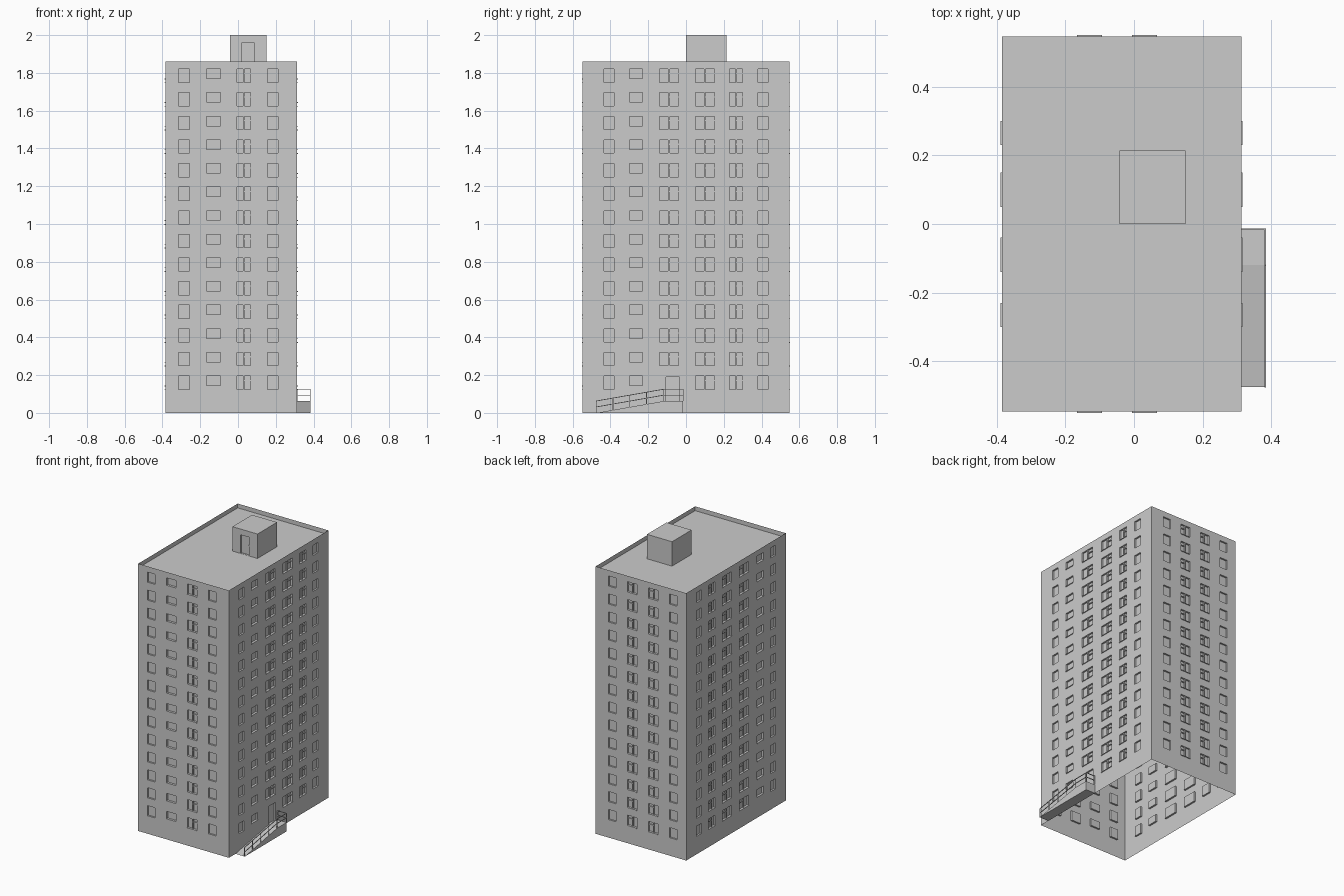
import bpy
import bmesh
from mathutils import Vector

cube = bpy.data.objects.get("Cube")
if cube:
    bpy.data.objects.remove(cube)

grey = bpy.data.materials.new("concrete_grey")
grey.use_nodes = True
COLOUR = (0.6, 0.6, 0.6, 1)
grey.diffuse_color = COLOUR
grey.node_tree.nodes["Principled BSDF"].inputs["Base Color"].default_value = COLOUR

X0, X1, Y0, Y1 = -0.385, 0.313, -0.547, 0.547
TOP, ROOF, FLOORS, STEP = 1.86, 1.83, 14, 0.125
DEPTH = 0.012


def finish(name, bm):
    mesh = bpy.data.meshes.new(name)
    bm.to_mesh(mesh)
    bm.free()
    mesh.materials.append(grey)
    obj = bpy.data.objects.new(name, mesh)
    bpy.context.collection.objects.link(obj)
    return obj


def quad(bm, points, flip=False):
    verts = [bm.verts.new(p) for p in points]
    bm.faces.new(verts[::-1] if flip else verts)


def box(bm, low, high):
    low, high = Vector(low), Vector(high)
    made = bmesh.ops.create_cube(bm, size=1)["verts"]
    for v in made:
        v.co = (low + high) / 2 + v.co * (high - low)


def beam(bm, start, end, size):
    """Square bar between two points."""
    start, end = Vector(start), Vector(end)
    made = bmesh.ops.create_cube(bm, size=1)["verts"]
    turn = (end - start).to_track_quat("Z", "Y")
    for v in made:
        v.co.z *= (end - start).length
        v.co.x *= size
        v.co.y *= size
        v.co = turn @ v.co + (start + end) / 2


def pierced(bm, place, flip, cell, hole, depth):
    """Wall panel with a recessed opening; rectangles are (u0, z0, u1, z1)."""
    def ring(r, d):
        return [place(r[0], r[1], d), place(r[2], r[1], d),
                place(r[2], r[3], d), place(r[0], r[3], d)]
    loops = [ring(cell, 0), ring(hole, 0), ring(hole, depth)]
    for a, b in zip(loops, loops[1:]):
        for i in range(4):
            j = (i + 1) % 4
            quad(bm, (a[i], a[j], b[j], b[i]), flip)
    quad(bm, loops[2], flip)


def bar(bm, place, u0, z0, d0, u1, z1, d1):
    """Box in wall coordinates."""
    a, b = place(u0, z0, d0), place(u1, z1, d1)
    box(bm, [min(p) for p in zip(a, b)], [max(p) for p in zip(a, b)])


def wall(name, place, flip, ends, columns, door_column=None):
    shell, trim = bmesh.new(), bmesh.new()
    # Column strips meet halfway between windows
    edges = [ends[0]]
    for a, b in zip(columns, columns[1:]):
        edges.append((a[1] + b[0]) / 2)
    edges.append(ends[1])
    for i, (u0, u1, style) in enumerate(columns):
        for k in range(FLOORS):
            z0 = 0.125 + k * STEP
            z1 = z0 + 0.07
            low = 0 if k == 0 else 0.095 + k * STEP
            high = TOP if k == FLOORS - 1 else 0.22 + k * STEP
            cell = (edges[i], low, edges[i + 1], high)
            if i == door_column and k == 0:
                pierced(shell, place, flip, cell, (-0.105, 0.062, -0.035, 0.19), DEPTH)
                continue
            if style == "small":
                z0 += 0.02
            pierced(shell, place, flip, cell, (u0, z0, u1, z1), DEPTH)
            # Glazing bars and sills
            if style != "plain":
                mid = (u0 + u1) / 2
                bar(trim, place, u0, z0 - 0.004, -0.004, u1, z0, 0)
                if style == "double":
                    bar(trim, place, mid - 0.004, z0, 0.003, mid + 0.004, z1, DEPTH)
                    bar(trim, place, mid, z0 + 0.044, 0.005, u1, z0 + 0.05, DEPTH)
    finish(name, shell)
    finish(name + "_window_trim", trim)


# Four walls with recessed windows
short_side = [(-0.315, -0.257, "plain"), (-0.166, -0.093, "small"),
              (-0.006, 0.067, "double"), (0.155, 0.213, "plain")]
back_side = [c[:2] + ("double" if c[2] == "small" else c[2],) for c in short_side]
long_side = [(-0.435, -0.38, "plain"), (-0.3, -0.23, "small"),
             (-0.14, -0.04, "double"), (0.05, 0.15, "double"),
             (0.23, 0.3, "double"), (0.38, 0.435, "plain")]
wall("front_wall", lambda u, z, d: (u, Y0 + d, z), False, (X0, X1), short_side)
wall("back_wall", lambda u, z, d: (u, Y1 - d, z), True, (X0, X1), back_side)
wall("entrance_wall", lambda u, z, d: (X1 - d, u, z), False, (Y0, Y1), long_side, 2)
wall("plain_wall", lambda u, z, d: (X0 + d, u, z), True, (Y0, Y1), long_side)

# Roof sunk behind a parapet
bm = bmesh.new()
quad(bm, [(X0, Y0, TOP), (X1, Y0, TOP), (X1, Y1, TOP), (X0, Y1, TOP)])
rim = bm.faces[:] if bm.faces.ensure_lookup_table() is None else []
bmesh.ops.inset_region(bm, faces=rim, thickness=0.019)
sunk = bmesh.ops.extrude_face_region(bm, geom=rim)["geom"]
bmesh.ops.delete(bm, geom=rim, context="FACES_ONLY")
bmesh.ops.translate(bm, vec=(0, 0, ROOF - TOP),
                    verts=[g for g in sunk if isinstance(g, bmesh.types.BMVert)])
finish("roof_and_parapet", bm)

# Roof access hut with a recessed door
bm = bmesh.new()
HX0, HX1, HY0, HY1 = -0.043, 0.15, 0.0, 0.215
box(bm, (HX0, HY0, ROOF), (HX1, HY1, 2))
front = [f for f in bm.faces if f.calc_center_median().y < HY0 + 0.001]
bmesh.ops.delete(bm, geom=front, context="FACES")
pierced(bm, lambda u, z, d: (u, HY0 + d, z), False,
        (HX0, ROOF, HX1, 2), (0.02, ROOF + 0.001, 0.085, 1.96), 0.012)
box(bm, (0.075, 0.007, 1.89), (0.08, 0.012, 1.9))
finish("roof_hut", bm)

# Entrance ramp: side profile extruded across its width
RX, START, LAND, END, RISE = 0.385, -0.475, -0.12, -0.015, 0.062
bm = bmesh.new()
profile = [(START, 0), (END, 0), (END, RISE), (LAND, RISE)]
side = bm.faces.new([bm.verts.new((X1, y, z)) for y, z in profile])
new = bmesh.ops.extrude_face_region(bm, geom=[side])["geom"]
bmesh.ops.translate(bm, vec=(RX - X1, 0, 0),
                    verts=[g for g in new if isinstance(g, bmesh.types.BMVert)])
bmesh.ops.recalc_face_normals(bm, faces=bm.faces)
finish("entrance_ramp", bm)

# Handrails along the outer edge and the far end
bm = bmesh.new()
R, HIGH = RX - 0.002, 0.063
for h in (HIGH / 2, HIGH):
    path = [(R, START, h), (R, LAND, RISE + h), (R, END, RISE + h), (X1, END, RISE + h)]
    for a, b in zip(path, path[1:]):
        beam(bm, a, b, 0.004)
for i in range(5):
    y = START + (LAND - START) * i / 4
    z = RISE * i / 4
    beam(bm, (R, y, z), (R, y, z + HIGH), 0.004)
for x in (R, X1 + 0.003):
    beam(bm, (x, END, RISE), (x, END, RISE + HIGH), 0.004)
finish("ramp_handrail", bm)
